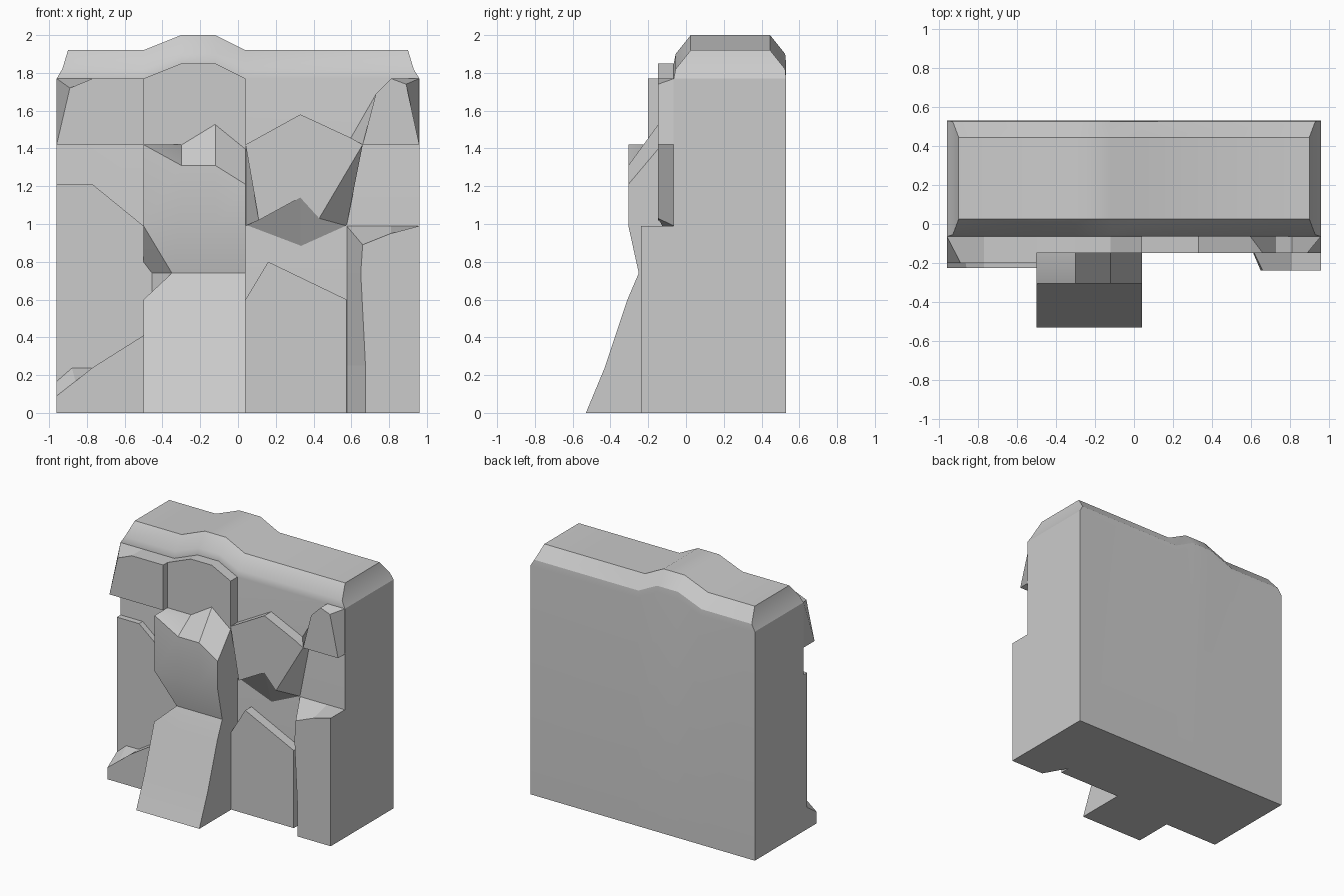
import bpy, bmesh, math

if "Cube" in bpy.data.objects:
    bpy.data.objects.remove(bpy.data.objects["Cube"])


def loft(name, rings, strip_caps=False, smooth=False):
    """Skin a list of equal-length closed rings and cap both ends."""
    bm = bmesh.new()
    vs = [[bm.verts.new(p) for p in r] for r in rings]
    n = len(vs[0])
    for a, b in zip(vs, vs[1:]):
        for i in range(n):
            j = (i + 1) % n
            bm.faces.new((a[i], a[j], b[j], b[i]))
    for r in (vs[0], vs[-1]):
        if strip_caps:
            for i in range(n // 2 - 1):
                bm.faces.new((r[i], r[i + 1], r[n - 2 - i], r[n - 1 - i]))
        else:
            bm.faces.new(r)
    bmesh.ops.remove_doubles(bm, verts=bm.verts, dist=0.0005)
    bmesh.ops.recalc_face_normals(bm, faces=bm.faces)
    me = bpy.data.meshes.new(name)
    bm.to_mesh(me)
    bm.free()
    ob = bpy.data.objects.new(name, me)
    bpy.context.collection.objects.link(ob)
    if smooth:
        bpy.ops.object.select_all(action='DESELECT')
        ob.select_set(True)
        bpy.context.view_layer.objects.active = ob
        bpy.ops.object.shade_smooth_by_angle(angle=math.radians(30))
    return ob


def slab(name, y_front, front, back=None, y_back=-0.05):
    """Rock plate: front outline in x,z, lofted back to a second outline."""
    back = back or front
    return loft(name, [[(x, y_front, z) for x, z in front],
                       [(x, y_back, z) for x, z in back]])


COLS = [-0.5, -0.3, -0.12, 0.04]

# Main block: bevelled top with a raised hump
bump = [0, 0, 0.08, 0.08, 0, 0]
rings = []
for z, w, yf, yb, k in [(0, 0.96, -0.065, 0.53, 0), (1.77, 0.96, -0.065, 0.53, 1),
                        (1.82, 0.93, -0.055, 0.525, 1), (1.92, 0.90, 0.025, 0.445, 1)]:
    row = [(x, z + k * b) for x, b in zip([-w] + COLS + [w], bump)]
    rings.append([(x, yf, h) for x, h in row] + [(x, yb, h) for x, h in reversed(row)])
loft("cliff_block", rings, strip_caps=True, smooth=True)

# Central buttress: flared foot, notched waist, sloping top
rings = []
for y, zs, left in [(-0.53, [0] * 4, -0.5), (-0.43, [0.24] * 4, -0.5),
                    (-0.31, [0.6] * 4, -0.5), (-0.25, [0.74] * 4, -0.35),
                    (-0.305, [0.99] * 4, -0.5), (-0.305, [1.42, 1.31, 1.31, 1.21], -0.5),
                    (-0.145, [1.42, 1.42, 1.53, 1.40], -0.5)]:
    front = [(x, y, z) for x, z in zip([left] + COLS[1:], zs)]
    back = [(x, -0.05, z) for x, z in zip(COLS, zs)]
    rings.append(front + back[::-1])
loft("central_buttress", rings, strip_caps=True, smooth=True)

# Plate above the buttress
slab("centre_upper_plate", -0.148,
     [(-0.5, 1.3), (0.04, 1.3), (0.04, 1.77), (-0.12, 1.85), (-0.3, 1.85), (-0.5, 1.77)])

# Left side plates and foot
slab("left_upper_plate", -0.2,
     [(-0.96, 1.42), (-0.89, 1.72), (-0.77, 1.77), (-0.5, 1.77), (-0.5, 1.42)],
     [(-0.96, 1.42), (-0.96, 1.77), (-0.77, 1.77), (-0.5, 1.77), (-0.5, 1.42)], -0.065)
slab("left_lower_plate", -0.11,
     [(-0.96, 0), (-0.96, 1.21), (-0.77, 1.21), (-0.5, 0.99), (-0.45, 0.99), (-0.45, 0)])
slab("left_foot", -0.225,
     [(-0.96, 0), (-0.96, 0.09), (-0.86, 0.168), (-0.77, 0.24), (-0.5, 0.41), (-0.5, 0)],
     [(-0.96, 0), (-0.96, 0.17), (-0.88, 0.24), (-0.77, 0.24), (-0.5, 0.41), (-0.5, 0)], -0.105)

# Right of the buttress: undercut plate above, gabled plate below
slab("inner_upper_plate", -0.148,
     [(0.04, 1.42), (0.33, 1.58), (0.60, 1.455), (0.66, 1.42),
      (0.43, 1.03), (0.33, 1.14), (0.11, 1.02)],
     [(0.04, 1.42), (0.33, 1.58), (0.60, 1.455), (0.66, 1.42),
      (0.575, 0.99), (0.33, 0.88), (0.04, 0.99)], -0.063)
slab("inner_lower_plate", -0.14,
     [(0.0, 0), (0.0, 0.6), (0.04, 0.6), (0.16, 0.8), (0.575, 0.6), (0.575, 0)])

# Outer right column: tapered plate above, tall block below
slab("right_upper_plate", -0.148,
     [(0.66, 1.42), (0.73, 1.69), (0.81, 1.77), (0.89, 1.74), (0.96, 1.42)],
     [(0.595, 1.455), (0.73, 1.69), (0.81, 1.77), (0.96, 1.77), (0.96, 1.42)], -0.063)
slab("right_lower_block", -0.238,
     [(0.675, 0), (0.675, 0.25), (0.65, 0.74), (0.66, 0.89), (0.81, 0.95), (0.96, 0.99), (0.96, 0)],
     [(0.575, 0), (0.575, 0.25), (0.575, 0.74), (0.575, 0.99), (0.81, 0.99), (0.96, 0.99), (0.96, 0)],
     -0.063)
